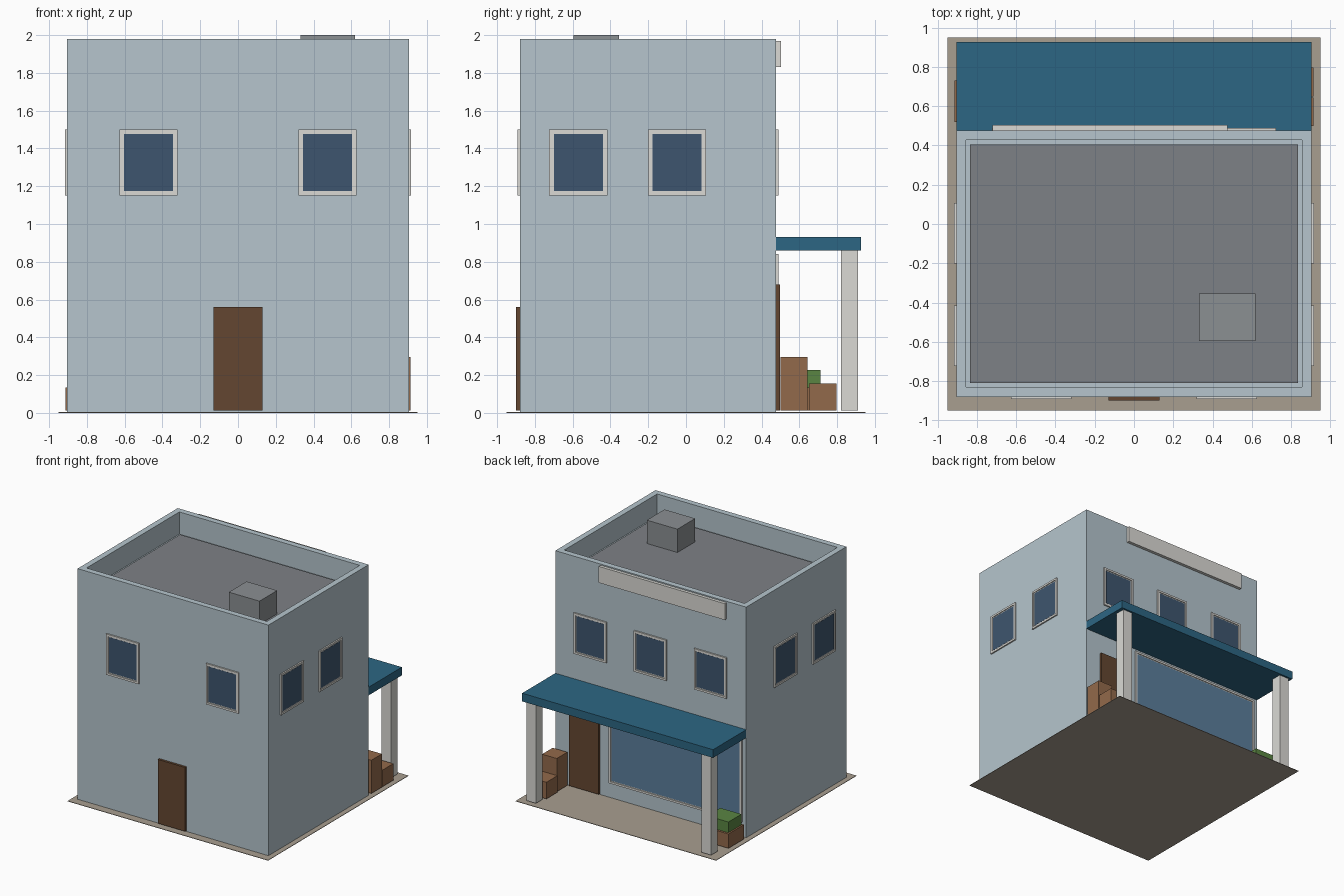
import bpy, bmesh
from math import radians
from mathutils import Matrix

if "Cube" in bpy.data.objects:
    bpy.data.objects.remove(bpy.data.objects["Cube"])


def material(name, rgb):
    m = bpy.data.materials.new(name)
    m.diffuse_color = [(c / 255) ** 2.2 for c in rgb] + [1]
    m.use_nodes = True
    m.node_tree.nodes["Principled BSDF"].inputs["Base Color"].default_value = m.diffuse_color
    return m


WALL = material("wall_paint", (180, 196, 204))
TRIM = material("trim", (218, 217, 212))
GLASS = material("glass", (64, 86, 110))
SHOP_GLASS = material("shop_glass", (92, 125, 155))
WOOD = material("door_wood", (100, 72, 52))
CRATE = material("crate_wood", (145, 105, 76))
GREEN = material("greens", (90, 132, 68))
AWNING = material("awning_blue", (48, 102, 130))
ROOF = material("roof_grey", (125, 128, 133))
UNIT = material("unit_grey", (138, 142, 145))
STONE = material("paving", (167, 157, 143))


def box_bm(x, y, z):
    bm = bmesh.new()
    bmesh.ops.create_cube(bm, size=1)
    for v in bm.verts:
        v.co = [r[0] if c < 0 else r[1] for r, c in zip((x, y, z), v.co)]
    return bm


def finish(name, bm, mat, matrix=None):
    me = bpy.data.meshes.new(name)
    bm.to_mesh(me)
    bm.free()
    if matrix:
        me.transform(matrix)
    me.materials.append(mat)
    ob = bpy.data.objects.new(name, me)
    bpy.context.collection.objects.link(ob)
    return ob


def box(name, x, y, z, mat, matrix=None):
    return finish(name, box_bm(x, y, z), mat, matrix)


def recess(bm, axis, sign, width, depth):
    """Inset the face pointing along one axis and sink it."""
    bm.normal_update()
    face = next(f for f in bm.faces if f.normal[axis] * sign > 0.9)
    bmesh.ops.inset_region(bm, faces=[face], thickness=width)
    rim = bmesh.ops.extrude_discrete_faces(bm, faces=[face])["faces"][0]
    for v in rim.verts:
        v.co[axis] -= sign * depth


def window(name, angle, wall, u, half, z0, z1, glass=GLASS):
    """Framed pane on a wall at distance wall, facing -y turned by angle."""
    turn = Matrix.Rotation(radians(angle), 4, 'Z')
    bm = box_bm((u - half, u + half), (-wall - 0.012, -wall + 0.01), (z0, z1))
    recess(bm, 1, -1, 0.024, 0.007)
    finish(name + "_frame", bm, TRIM, turn)
    e = 0.024
    box(name + "_glass", (u - half + e, u + half - e), (-wall - 0.006, -wall + 0.005),
        (z0 + e, z1 - e), glass, turn)


# Paving and building shell with parapet
box("paving", (-0.95, 0.95), (-0.95, 0.95), (0, 0.004), STONE)
shell = box_bm((-0.905, 0.905), (-0.88, 0.477), (0, 1.98))
recess(shell, 2, 1, 0.071, 0.19)
finish("walls", shell, WALL)
box("roof_deck", (-0.834, 0.834), (-0.809, 0.406), (1.78, 1.80), ROOF)
box("roof_unit", (0.33, 0.62), (-0.595, -0.355), (1.79, 2.0), UNIT)

# Upper windows on all four walls
for u in (-0.473, 0.473):
    window("front_window", 0, 0.88, u, 0.154, 1.15, 1.50)
for y in (-0.57, -0.047):
    window("right_window", 90, 0.905, y, 0.154, 1.15, 1.50)
    window("left_window", -90, 0.905, -y, 0.154, 1.15, 1.50)
for u in (-0.57, 0, 0.57):
    window("back_window", 180, 0.477, u, 0.154, 1.15, 1.50)

# Shop window, doors and sign board
window("shop_window", 180, 0.477, 0.24, 0.63, 0.13, 0.84, SHOP_GLASS)
box("front_door", (-0.13, 0.13), (-0.90, -0.87), (0.012, 0.56), WOOD)
box("back_door", (0.48, 0.76), (0.465, 0.497), (0.012, 0.68), WOOD)
box("sign_board", (-0.72, 0.475), (0.465, 0.503), (1.83, 1.97), TRIM)

# Porch roof and posts
box("awning", (-0.905, 0.905), (0.477, 0.926), (0.86, 0.93), AWNING)
for s in (-1, 1):
    box("porch_post", (s * 0.83 - 0.045, s * 0.83 + 0.045), (0.82, 0.91), (0.012, 0.86), TRIM)

# Crates and produce
box("tall_crate", (0.775, 0.914), (0.50, 0.643), (0.012, 0.297), CRATE)
box("low_crate", (0.765, 0.914), (0.65, 0.797), (0.012, 0.155), CRATE)
box("produce_crate", (-0.914, -0.685), (0.52, 0.73), (0.012, 0.135), CRATE)
box("produce", (-0.90, -0.70), (0.535, 0.712), (0.135, 0.227), GREEN)
